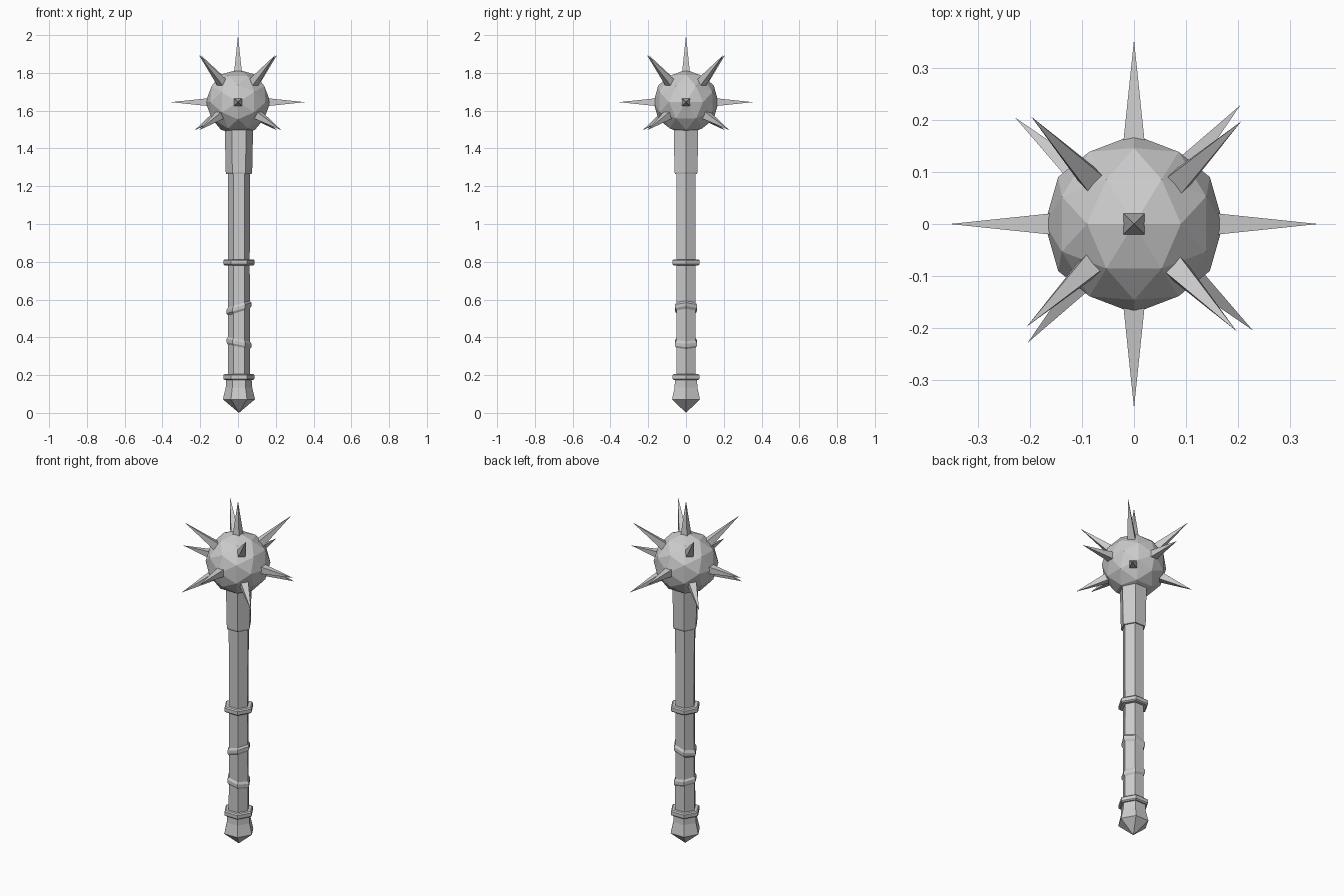
import bpy, bmesh
from math import cos, sin, pi, radians
from mathutils import Matrix, Vector

if "Cube" in bpy.data.objects:
    bpy.data.objects.remove(bpy.data.objects["Cube"])

HEAD = Vector((0, 0, 1.645))
AXIS_X = 0.005


def finish(name, bm):
    bmesh.ops.recalc_face_normals(bm, faces=bm.faces)
    mesh = bpy.data.meshes.new(name)
    bm.to_mesh(mesh)
    bm.free()
    obj = bpy.data.objects.new(name, mesh)
    bpy.context.collection.objects.link(obj)
    return obj


def hex_lathe(name, profile, slope=0.0):
    """Six-sided solid through (radius, z) rings; slope tilts the rings along x."""
    bm = bmesh.new()
    rings = []
    for r, z in profile:
        n = 6 if r > 0 else 1
        rings.append([bm.verts.new((AXIS_X + r * cos(k * pi / 3), r * sin(k * pi / 3),
                                    z + slope * r * cos(k * pi / 3))) for k in range(n)])
    for a, b in zip(rings, rings[1:]):
        for k in range(6):
            j = (k + 1) % 6
            if len(a) == 1:
                bm.faces.new((a[0], b[j], b[k]))
            else:
                bm.faces.new((a[k], a[j], b[j], b[k]))
    for ring in (rings[0], rings[-1]):
        if len(ring) == 6:
            bm.faces.new(ring)
    return finish(name, bm)


def spike(name, direction, length):
    """Square pyramid pointing away from the head centre."""
    base = 0.145
    d = Vector(direction).normalized()
    bm = bmesh.new()
    bmesh.ops.create_cone(bm, cap_ends=True, segments=4, radius1=0.031, radius2=0,
                          depth=length - base,
                          matrix=Matrix.Rotation(pi / 4, 4, 'Z'))
    bm.transform(Matrix.Translation(HEAD + d * (base + length) / 2)
                 @ d.to_track_quat('Z', 'Y').to_matrix().to_4x4())
    bmesh.ops.remove_doubles(bm, verts=bm.verts, dist=1e-5)
    return finish(name, bm)


# Handle parts
hex_lathe("pommel", [(0, 0), (0.085, 0.072), (0.07, 0.135), (0.067, 0.18)])
hex_lathe("shaft", [(0.059, 0.17), (0.057, 0.8), (0.059, 1.28)])
for name, z in (("lower_collar", 0.19), ("upper_collar", 0.797)):
    hex_lathe(name, [(0.076, z - 0.016), (0.083, z - 0.010),
                     (0.083, z + 0.010), (0.076, z + 0.016)])
hex_lathe("socket", [(0.067, 1.265), (0.07, 1.275), (0.075, 1.51)])

# Slanted grip wraps
for name, z, slope in (("lower_wrap", 0.37, -0.2), ("upper_wrap", 0.555, 0.3)):
    hex_lathe(name, [(0.057, z - 0.022), (0.066, z - 0.009),
                     (0.066, z + 0.009), (0.057, z + 0.022)], slope)

# Faceted head, turned so an edge midpoint points straight up
bm = bmesh.new()
bmesh.ops.create_icosphere(bm, subdivisions=2, radius=0.172)
bm.transform(Matrix.Translation(HEAD) @ Matrix.Rotation(radians(-31.717), 4, 'Y'))
finish("head", bm)

# Spikes: top, four level ones, and two rings of four diagonals
spike("top_spike", (0, 0, 1), 0.355)
for k in range(4):
    turn = Matrix.Rotation(k * pi / 2, 3, 'Z')
    spike("level_spike", turn @ Vector((1, 0, 0)), 0.355)
    for name, tip in (("upper_spike", (0.207, 0.198, 0.25)),
                      ("lower_spike", (0.205, 0.229, -0.148))):
        tip = Vector(tip)
        spike(name, turn @ tip, tip.length)
